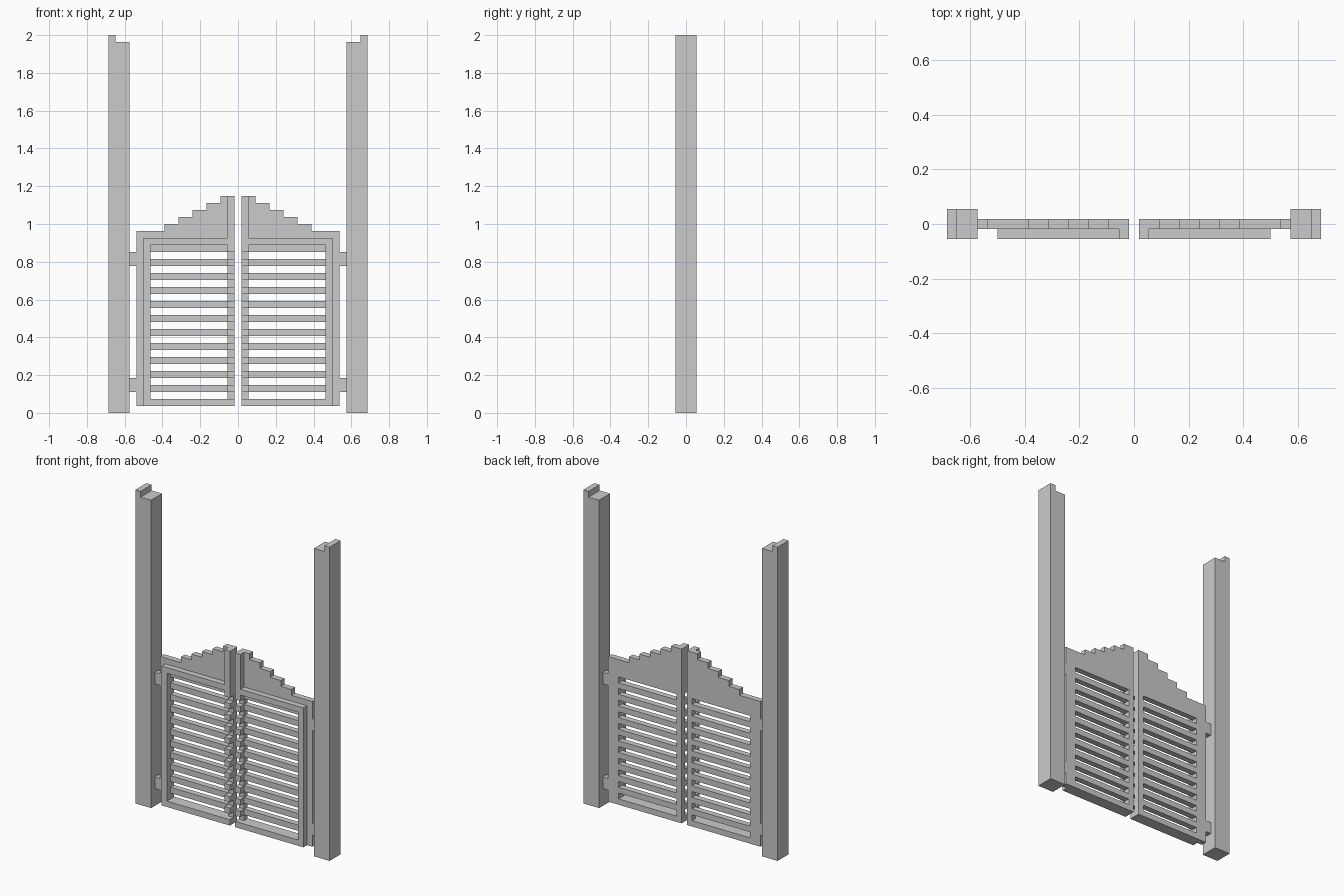
import bpy, bmesh
from mathutils import Matrix

if "Cube" in bpy.data.objects:
    bpy.data.objects.remove(bpy.data.objects["Cube"])

U = 2 / 54  # the whole model sits on a grid of this step


def rect(x0, x1, z0, z1):
    return [(x0, z0), (x1, z0), (x1, z1), (x0, z1)]


def plate(name, loops, y0, y1, side):
    """Extrude x/z outlines (inner loops become holes) from y0 to y1."""
    cu = bpy.data.curves.new(name + "_outline", 'CURVE')
    cu.dimensions = '2D'
    cu.fill_mode = 'BOTH'
    cu.extrude = (y1 - y0) / 2 * U
    for pts in loops:
        sp = cu.splines.new('POLY')
        sp.points.add(len(pts) - 1)
        for p, (x, z) in zip(sp.points, pts):
            p.co = (side * x * U, z * U, 0, 1)
        sp.use_cyclic_u = True
    tmp = bpy.data.objects.new(name + "_tmp", cu)
    bpy.context.scene.collection.objects.link(tmp)
    bpy.context.view_layer.update()
    dg = bpy.context.evaluated_depsgraph_get()
    me = bpy.data.meshes.new_from_object(tmp.evaluated_get(dg))
    bpy.data.objects.remove(tmp)
    bm = bmesh.new()
    bm.from_mesh(me)
    bmesh.ops.remove_doubles(bm, verts=bm.verts, dist=1e-4)
    bmesh.ops.recalc_face_normals(bm, faces=bm.faces)
    bm.transform(Matrix.Translation((0, (y0 + y1) / 2 * U, 0))
                 @ Matrix.Rotation(1.5707963268, 4, 'X'))
    for f in bm.faces:
        f.smooth = False
    bm.to_mesh(me)
    bm.free()
    me.name = name
    ob = bpy.data.objects.new(name, me)
    bpy.context.scene.collection.objects.link(ob)
    return ob


# stepped crest of the door, falling from the middle to the hinge side
crest = []
for i in range(6):
    x1 = 14.5 if i == 5 else 2.5 + 2 * i
    crest += [(0.5 + 2 * i, 31 - i), (x1, 31 - i)]

for side, label in ((-1, "left"), (1, "right")):
    # post with a raised outer lip
    plate(label + "_post",
          [[(15.5, 0), (18.5, 0), (18.5, 54), (17.5, 54), (17.5, 53), (15.5, 53)]],
          -1.5, 1.5, side)
    # slatted door panel
    slots = [rect(1.5, 12.5, z, z + 1) for z in range(2, 23, 2)]
    plate(label + "_door_panel", [[(14.5, 1), (0.5, 1)] + crest] + slots, -0.5, 0.5, side)
    # raised front frame with the middle upright
    frame = [(0.5, 1), (13.5, 1), (13.5, 25), (1.5, 25), (1.5, 31), (0.5, 31),
             (0.5, 23), (1.5, 23), (1.5, 24), (12.5, 24), (12.5, 2), (0.5, 2)]
    plate(label + "_door_frame", [frame], -1.5, -0.5, side)
    # blocks at the slat ends
    plate(label + "_slat_ends", [rect(0.5, 1.5, z, z + 1) for z in range(3, 22, 2)],
          -1.5, -0.5, side)
    # hinges
    plate(label + "_hinges", [rect(14.5, 15.5, z, z + 2) for z in (3, 21)], -0.5, 0.5, side)
